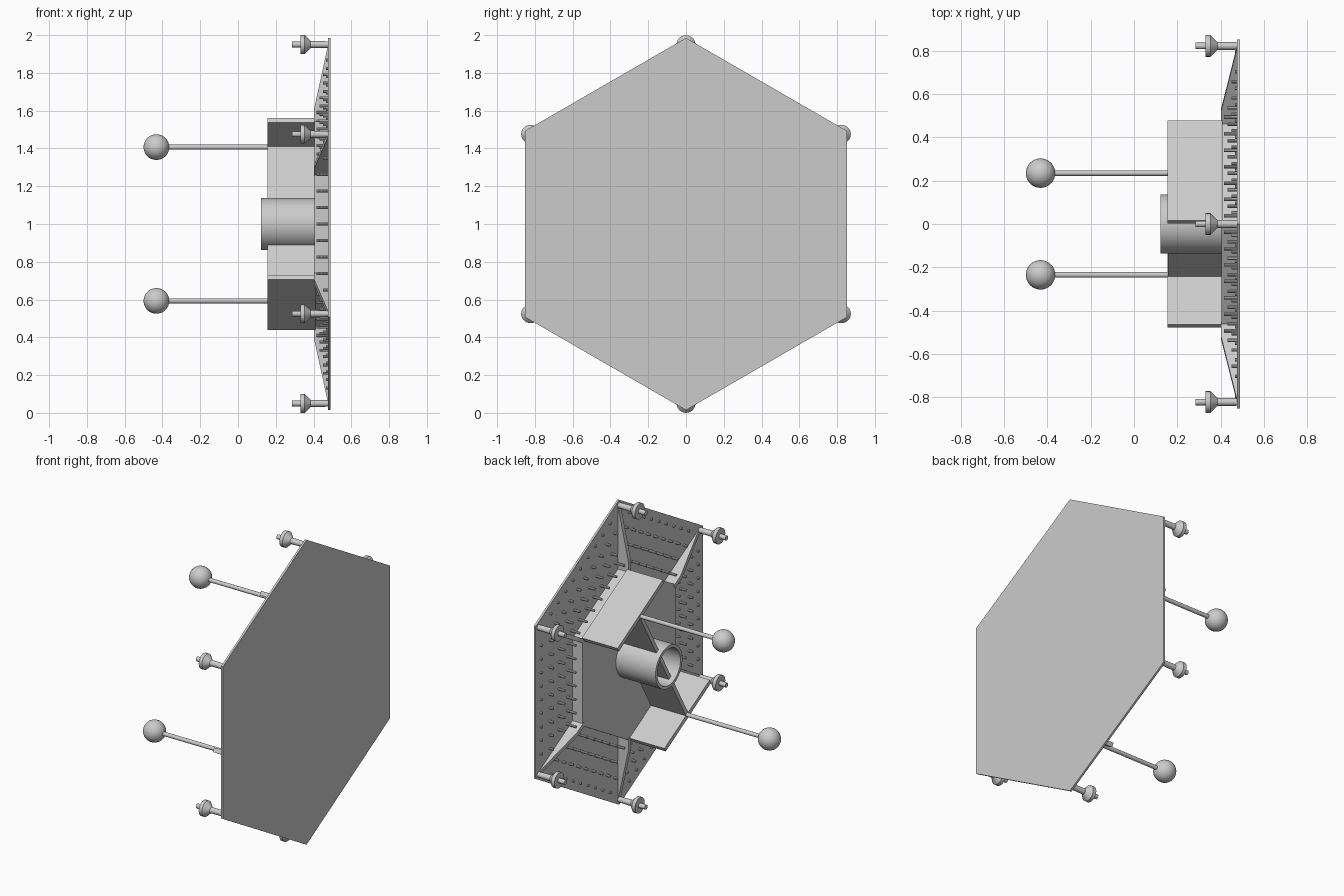
import bpy, bmesh
from math import sin, cos, pi, radians
from mathutils import Vector

if "Cube" in bpy.data.objects:
    bpy.data.objects.remove(bpy.data.objects["Cube"])

def place(x, ang, r, t=0.0):
    """Point at depth x, r out along angle ang (from +y towards +z), t sideways."""
    return Vector((x, r * cos(ang) - t * sin(ang), 1 + r * sin(ang) + t * cos(ang)))

def finish(bm, name, smooth=False):
    bmesh.ops.recalc_face_normals(bm, faces=bm.faces)
    me = bpy.data.meshes.new(name)
    bm.to_mesh(me)
    bm.free()
    ob = bpy.data.objects.new(name, me)
    bpy.context.collection.objects.link(ob)
    if smooth:
        bpy.context.view_layer.objects.active = ob
        ob.select_set(True)
        bpy.ops.object.shade_smooth_by_angle(angle=radians(35))
        ob.select_set(False)
    return ob

def prism(bm, pts, offset):
    """Solid from a flat outline pushed along an offset."""
    a = [bm.verts.new(p) for p in pts]
    b = [bm.verts.new(Vector(p) + offset) for p in pts]
    bm.faces.new(a)
    bm.faces.new(b[::-1])
    n = len(a)
    for i in range(n):
        bm.faces.new((a[i], a[(i + 1) % n], b[(i + 1) % n], b[i]))

def lathe(bm, prof, cy, cz, seg, closed=False):
    """Spin (x, radius) profile around an x-parallel axis."""
    rings = [[bm.verts.new((x, cy + r * cos(2 * pi * k / seg), cz + r * sin(2 * pi * k / seg)))
              for k in range(seg)] for x, r in prof]
    pairs = list(zip(rings, rings[1:]))
    if closed:
        pairs.append((rings[-1], rings[0]))
    else:
        bm.faces.new(rings[0])
        bm.faces.new(rings[-1][::-1])
    for a, b in pairs:
        for k in range(seg):
            j = (k + 1) % seg
            bm.faces.new((a[k], a[j], b[j], b[k]))

def slab(bm, ang, r0, r1, half, x0, x1):
    prism(bm, [place(x0, ang, r0, -half), place(x0, ang, r1, -half),
               place(x0, ang, r1, half), place(x0, ang, r0, half)], Vector((x1 - x0, 0, 0)))

CORNERS = [pi / 6 + k * pi / 3 for k in range(6)]
SIDES = [k * pi / 3 for k in range(6)]

# hexagonal plate and raised hexagonal core
for name, r, x0, x1 in (("base_plate", 0.985, 0.477, 0.49), ("raised_core", 0.55, 0.405, 0.48)):
    bm = bmesh.new()
    prism(bm, [place(x0, a, r) for a in CORNERS], Vector((x1 - x0, 0, 0)))
    finish(bm, name)

# tapered corner fins
bm = bmesh.new()
for a in CORNERS:
    side = place(0, a, 0, 0.026) - place(0, a, 0)
    prism(bm, [place(x, a, r, -0.013) for x, r in
               ((0.48, 0.53), (0.403, 0.53), (0.403, 0.61), (0.474, 0.935), (0.48, 0.935))], side)
finish(bm, "corner_fins")

# corner knobs
bm = bmesh.new()
for a in CORNERS:
    c = place(0, a, 0.95)
    lathe(bm, [(0.285, 0.015), (0.33, 0.015), (0.33, 0.05), (0.353, 0.05),
               (0.385, 0.019), (0.485, 0.017)], c.y, c.z, 24)
finish(bm, "corner_knobs", True)

# rows of pegs, longer towards the core
bm = bmesh.new()
for a in SIDES:
    for r, tip, n in ((0.80, 0.467, 4), (0.71, 0.45, 4), (0.62, 0.432, 3), (0.53, 0.415, 3)):
        for k in range(-n, n + 1):
            c = place(0, a, r, k * 0.0875)
            lathe(bm, [(tip, 0.008), (0.48, 0.008)], c.y, c.z, 10)
finish(bm, "pegs", True)

# two opposite blades with a web between them
for name, a in (("upper_blade", pi / 3), ("lower_blade", pi / 3 + pi)):
    bm = bmesh.new()
    slab(bm, a, 0.465, 0.4925, 0.267, 0.155, 0.41)
    finish(bm, name)
bm = bmesh.new()
slab(bm, pi / 3, -0.468, 0.468, 0.013, 0.156, 0.41)
finish(bm, "centre_web")

# hollow centre tube
bm = bmesh.new()
lathe(bm, [(0.122, 0.137), (0.41, 0.137), (0.41, 0.118), (0.122, 0.118)], 0, 1, 48, True)
finish(bm, "centre_tube", True)

# rods with ball ends
for name, a in (("upper", pi / 3), ("lower", pi / 3 + pi)):
    c = place(0, a, 0.47)
    bm = bmesh.new()
    lathe(bm, [(-0.42, 0.013), (0.2, 0.013)], c.y, c.z, 20)
    finish(bm, name + "_rod", True)
    bm = bmesh.new()
    bmesh.ops.create_uvsphere(bm, u_segments=32, v_segments=16, radius=0.068)
    bmesh.ops.translate(bm, verts=bm.verts, vec=(-0.432, c.y, c.z))
    finish(bm, name + "_ball", True)
